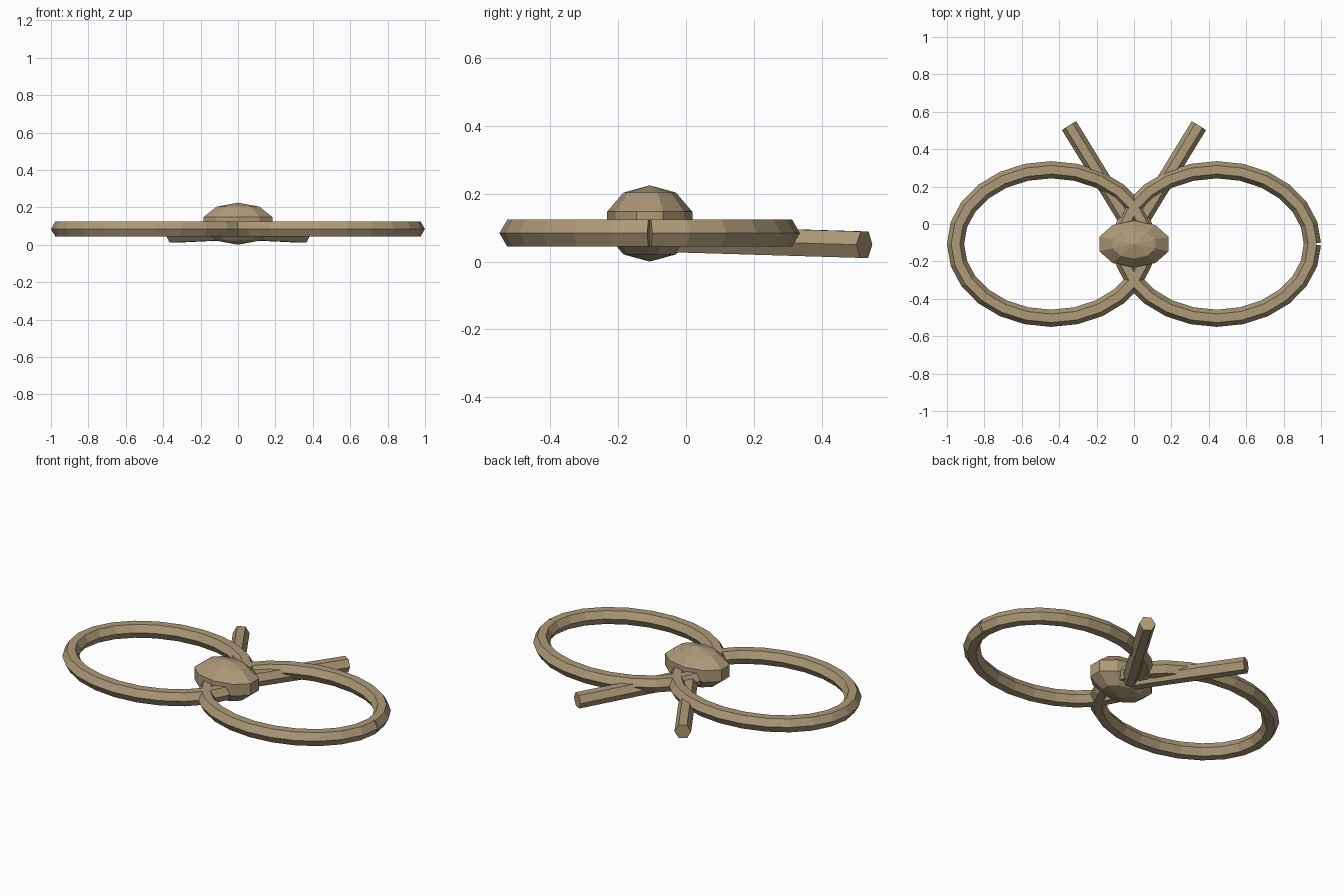
import bpy, bmesh, math
from mathutils import Vector, Matrix

if "Cube" in bpy.data.objects:
    bpy.data.objects.remove(bpy.data.objects["Cube"])

tan = bpy.data.materials.new("tan ribbon")
tan.diffuse_color = (0.42, 0.32, 0.19, 1)
tan.use_nodes = True
tan.node_tree.nodes["Principled BSDF"].inputs["Base Color"].default_value = tan.diffuse_color
CY = -0.107  # y of the knot and loop centres


def finish(name, bm):
    bmesh.ops.recalc_face_normals(bm, faces=bm.faces)
    me = bpy.data.meshes.new(name)
    bm.to_mesh(me)
    bm.free()
    me.materials.append(tan)
    ob = bpy.data.objects.new(name, me)
    bpy.context.collection.objects.link(ob)


def tube(name, path, r, sides=6):
    """Open capped hexagonal tube, one ridge pointing sideways."""
    bm = bmesh.new()
    rings = []
    for i, p in enumerate(path):
        d_in = (p - path[max(i - 1, 0)]).normalized()
        d_out = (path[min(i + 1, len(path) - 1)] - p).normalized()
        t = (d_in + d_out).normalized()
        side = t.cross(Vector((0, 0, 1))).normalized()
        up = side.cross(t)
        rings.append([bm.verts.new(p + r * (side * math.cos(k * math.tau / sides)
                                            + up * math.sin(k * math.tau / sides)))
                      for k in range(sides)])
    for a, b in zip(rings, rings[1:]):
        for k in range(sides):
            n = (k + 1) % sides
            bm.faces.new((a[k], a[n], b[n], b[k]))
    bm.faces.new(rings[0])
    bm.faces.new(rings[-1])
    finish(name, bm)


# Loops (each starts and ends at its +x side) and tails
N = 24
for label, s in (("left", -1), ("right", 1)):
    tube(label + "_loop",
         [Vector((s * 0.443 + 0.511 * math.cos(i * math.tau / N),
                  CY + 0.397 * math.sin(i * math.tau / N), 0.084))
          for i in range(N + 1)], 0.046)
    tube(label + "_tail",
         [Vector((0, -0.04, 0.067)), Vector((s * 0.347, 0.526, 0.05))], 0.045)

# Central knot
bm = bmesh.new()
bmesh.ops.create_uvsphere(bm, u_segments=10, v_segments=5, radius=1,
                          matrix=Matrix.Translation((0, CY, 0.1125))
                          @ Matrix.Diagonal((0.205, 0.132, 0.1125, 1)))
finish("knot", bm)
